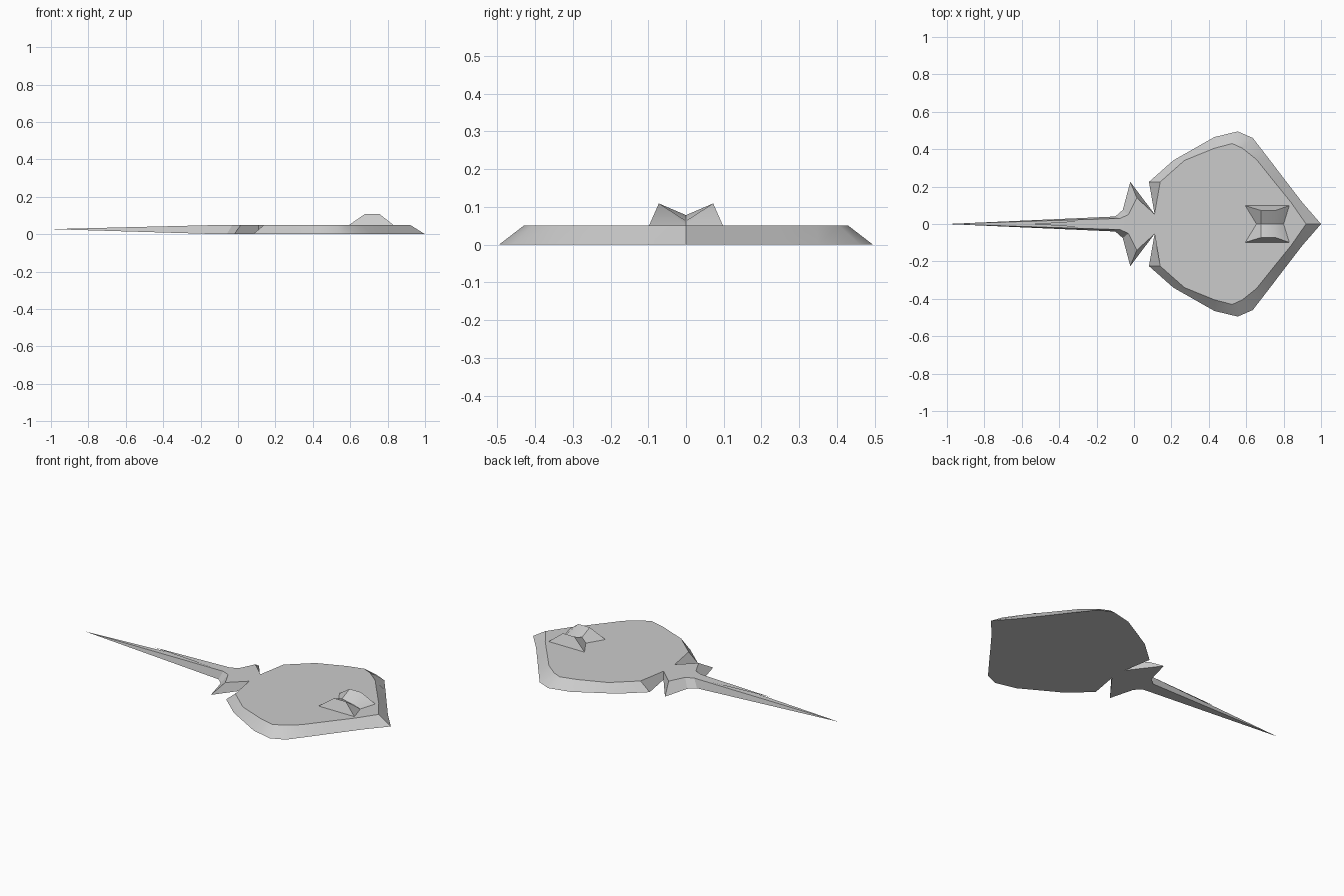
import bpy
import bmesh
import math

cube = bpy.data.objects.get("Cube")
if cube:
    bpy.data.objects.remove(cube, do_unlink=True)

grey = bpy.data.materials.new("stone grey")
grey.use_nodes = True
colour = (0.6, 0.6, 0.6, 1.0)
grey.diffuse_color = colour
grey.node_tree.nodes["Principled BSDF"].inputs["Base Color"].default_value = colour

TOP = 0.05


def finish(name, bm, closed=True):
    """Turn a bmesh into a named object, smooth with sharp edges kept."""
    if closed:
        bmesh.ops.recalc_face_normals(bm, faces=bm.faces)
    mesh = bpy.data.meshes.new(name)
    bm.to_mesh(mesh)
    bm.free()
    mesh.materials.append(grey)
    obj = bpy.data.objects.new(name, mesh)
    bpy.context.collection.objects.link(obj)
    bpy.ops.object.select_all(action='DESELECT')
    obj.select_set(True)
    bpy.context.view_layer.objects.active = obj
    bpy.ops.object.shade_smooth_by_angle(angle=math.radians(30))
    return obj


def mirrored(half):
    """Close a half outline that starts on the centre line."""
    return half + [(x, -y) for x, y in reversed(half[1:])]


# Half outlines from nose to tail root: lower rim and upper rim
lower_half = [(1.0, 0), (0.90, 0.115), (0.80, 0.245), (0.72, 0.35),
              (0.635, 0.46), (0.555, 0.495), (0.43, 0.465), (0.21, 0.34),
              (0.08, 0.225), (0.11, 0.053), (-0.02, 0.225),
              (-0.06, 0.075), (-0.10, 0.04)]
upper_half = [(0.92, 0), (0.84, 0.115), (0.755, 0.22), (0.655, 0.345),
              (0.58, 0.405), (0.525, 0.43), (0.43, 0.405), (0.27, 0.34),
              (0.14, 0.225), (0.11, 0.053), (0.015, 0.14),
              (-0.03, 0.05), (-0.075, 0.03)]

# Body disc with pelvic fins and the tapering tail
bm = bmesh.new()
low = [bm.verts.new((x, y, 0)) for x, y in mirrored(lower_half)]
up = [bm.verts.new((x, y, TOP)) for x, y in mirrored(upper_half)]
tip = bm.verts.new((-1.0, 0, 0.027))
bm.faces.new(up)
bm.faces.new(low)
n, root = len(low), len(lower_half) - 1
for i in range(n):
    j = (i + 1) % n
    if i == root:
        bm.faces.new((up[i], up[j], tip))
        bm.faces.new((low[j], low[i], tip))
        bm.faces.new((low[i], up[i], tip))
        bm.faces.new((up[j], low[j], tip))
    else:
        bm.faces.new((low[i], low[j], up[j], up[i]))
finish("body_and_tail", bm)

# Flat sting lying above the tail
bm = bmesh.new()
bm.faces.new([bm.verts.new(p) for p in
              ((-0.075, 0.03, TOP), (-0.55, 0, 0.054), (-0.075, -0.03, TOP))])
finish("tail_sting", bm, closed=False)

# Eye ridges: two peaks with a sloping saddle between them
bm = bmesh.new()
sections = []
for s in (1, -1):
    sections.append([bm.verts.new(p) for p in (
        (0.595, s * 0.098, TOP), (0.68, s * 0.072, 0.109),
        (0.755, s * 0.072, 0.109), (0.83, s * 0.098, TOP))])
mid = [bm.verts.new(p) for p in ((0.655, 0, TOP), (0.68, 0, 0.078),
                                 (0.755, 0, 0.063), (0.80, 0, TOP))]
for side in sections:
    bm.faces.new(side)
    for i in range(3):
        bm.faces.new((side[i], side[i + 1], mid[i + 1], mid[i]))
finish("eye_ridges", bm)
